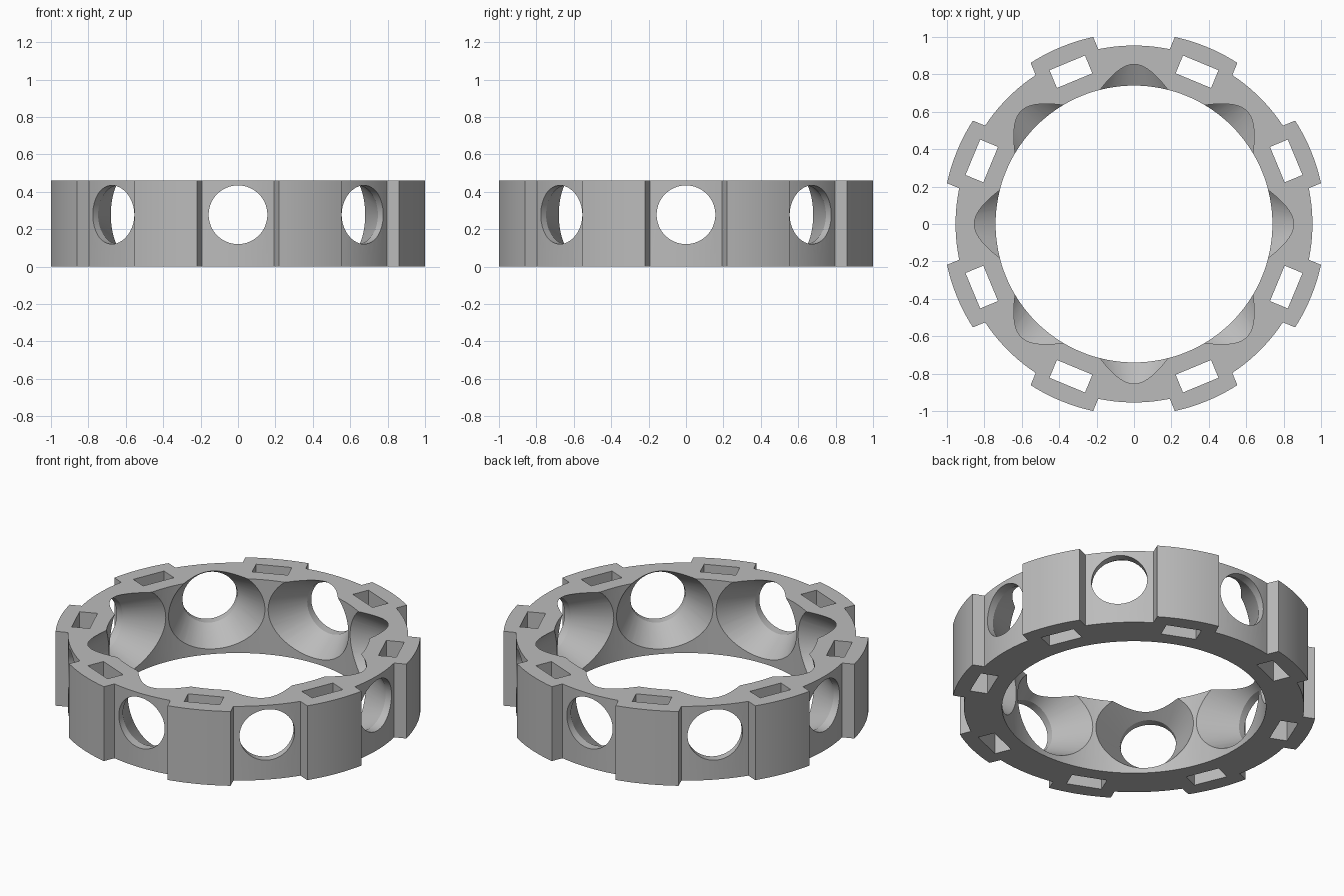
import bpy, bmesh, math
from mathutils import Matrix

HEIGHT = 0.46
INNER_R, BODY_R, PAD_R = 0.74, 0.954, 1.0235
PAD_HALF = 0.181
COUNT = 8
STEP = math.tau / COUNT

if "Cube" in bpy.data.objects:
    bpy.data.objects.remove(bpy.data.objects["Cube"], do_unlink=True)

grey = bpy.data.materials.new("light_grey")
grey.use_nodes = True
grey.diffuse_color = (0.5, 0.5, 0.5, 1)
grey.node_tree.nodes["Principled BSDF"].inputs["Base Color"].default_value = (0.5, 0.5, 0.5, 1)


def make_object(name, bm):
    bmesh.ops.recalc_face_normals(bm, faces=bm.faces)
    mesh = bpy.data.meshes.new(name)
    bm.to_mesh(mesh)
    bm.free()
    mesh.materials.append(grey)
    obj = bpy.data.objects.new(name, mesh)
    bpy.context.collection.objects.link(obj)
    return obj


def arc(radius, start, end, steps):
    return [(radius * math.cos(start + (end - start) * i / steps),
             radius * math.sin(start + (end - start) * i / steps)) for i in range(steps + 1)]


def loft(bm, rings):
    """Closed solid through matching rings of points."""
    loops = [[bm.verts.new(p) for p in ring] for ring in rings]
    n = len(loops[0])
    for a, b in zip(loops, loops[1:]):
        for i in range(n):
            bm.faces.new((a[i], a[(i + 1) % n], b[(i + 1) % n], b[i]))
    bm.faces.new(loops[0])
    bm.faces.new(loops[-1])


def prism(name, outline, low, high):
    bm = bmesh.new()
    loft(bm, [[(x, y, z) for x, y in outline] for z in (low, high)])
    return make_object(name, bm)


# Outer body: plain arcs alternating with parallel-sided raised pads
outline = []
body_half, pad_half = math.asin(PAD_HALF / BODY_R), math.asin(PAD_HALF / PAD_R)
for k in range(COUNT):
    mid = (k + 0.5) * STEP
    outline += arc(PAD_R, mid - pad_half, mid + pad_half, 10)
    outline += arc(BODY_R, mid + body_half, mid + STEP - body_half, 10)
ring = prism("ring_body", outline, 0, HEIGHT)

# Central bore
cutters = [prism("bore_cutter", arc(INNER_R, 0, math.tau, 128)[:-1], -0.1, HEIGHT + 0.1)]

for k in range(COUNT):
    # Rectangular slot down through each pad
    bm = bmesh.new()
    bmesh.ops.create_cube(bm, size=1, matrix=Matrix.Rotation((k + 0.5) * STEP, 4, "Z")
                          @ Matrix.Translation((0.881, 0, HEIGHT / 2))
                          @ Matrix.Diagonal((0.103, 0.205, 1, 1)))
    cutters.append(make_object("slot_cutter", bm))

    # Round port flaring into a cone towards the centre
    bm = bmesh.new()
    loft(bm, [[(d, y, z + 0.277) for y, z in arc(r, 0, math.tau, 64)[:-1]]
              for d, r in ((0.6, 0.3225), (0.901, 0.157), (1.1, 0.157))])
    bm.transform(Matrix.Rotation(k * STEP, 4, "Z"))
    cutters.append(make_object("port_cutter", bm))

# Apply the cuts, then discard the cutters
bpy.ops.object.select_all(action="DESELECT")
bpy.context.view_layer.objects.active = ring
ring.select_set(True)
for cutter in cutters:
    cutter.hide_render = True
    mod = ring.modifiers.new("cut", "BOOLEAN")
    mod.operation, mod.solver, mod.object = "DIFFERENCE", "EXACT", cutter
    bpy.ops.object.modifier_apply(modifier=mod.name)
    bpy.data.objects.remove(cutter, do_unlink=True)

bpy.ops.object.shade_smooth_by_angle(angle=math.radians(20))
